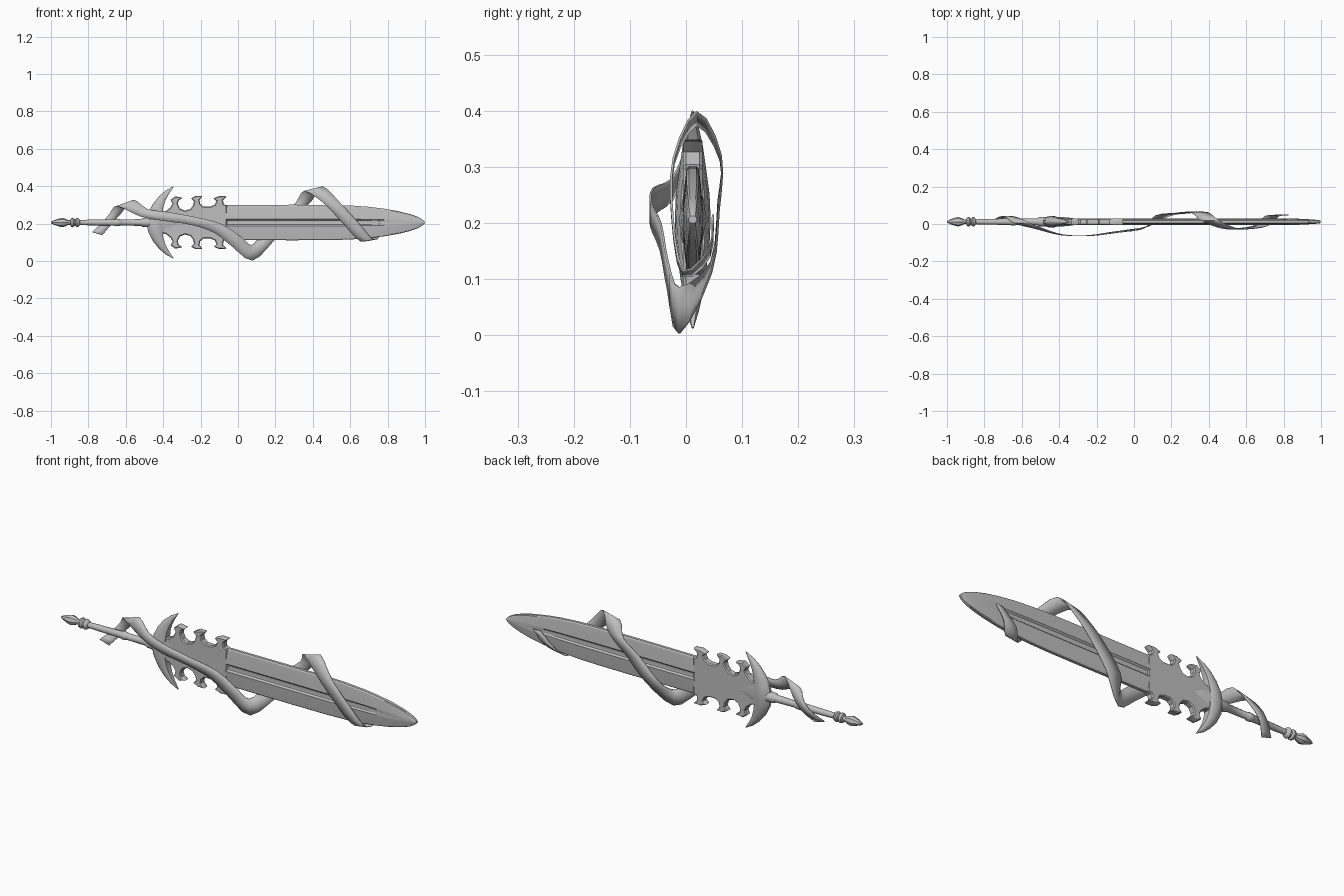
import bpy, bmesh, math
from mathutils import Vector

if "Cube" in bpy.data.objects:
    bpy.data.objects.remove(bpy.data.objects["Cube"])

CY, CZ = 0.012, 0.206          # sword axis
steel = bpy.data.materials.new("grey_steel")
steel.diffuse_color = (0.52, 0.52, 0.52, 1)
steel.use_nodes = True
steel.node_tree.nodes["Principled BSDF"].inputs["Base Color"].default_value = steel.diffuse_color


def finish(name, bm, angle=35):
    bmesh.ops.remove_doubles(bm, verts=bm.verts, dist=1e-5)
    bmesh.ops.recalc_face_normals(bm, faces=bm.faces)
    me = bpy.data.meshes.new(name)
    bm.to_mesh(me)
    bm.free()
    ob = bpy.data.objects.new(name, me)
    bpy.context.collection.objects.link(ob)
    me.materials.append(steel)
    bpy.ops.object.select_all(action='DESELECT')
    ob.select_set(True)
    bpy.context.view_layer.objects.active = ob
    bpy.ops.object.shade_smooth_by_angle(angle=math.radians(angle))
    return ob


def loft(name, rings, closed=True, angle=35):
    """Skin equal-length rings of points; closed rings also get end caps."""
    bm = bmesh.new()
    rows = [[bm.verts.new(p) for p in r] for r in rings]
    n = len(rows[0])
    for a, b in zip(rows, rows[1:]):
        for i in range(n if closed else n - 1):
            j = (i + 1) % n
            bm.faces.new((a[i], a[j], b[j], b[i]))
    if closed:
        bm.faces.new(rows[0])
        bm.faces.new(rows[-1])
    bmesh.ops.dissolve_degenerate(bm, edges=bm.edges, dist=1e-5)
    return finish(name, bm, angle)


def spline(pts, steps):
    """Catmull-Rom interpolation through points."""
    p = [Vector(q) for q in pts]
    p = [2 * p[0] - p[1]] + p + [2 * p[-1] - p[-2]]
    out = []
    for i in range(1, len(p) - 2):
        a, b, c, d = p[i - 1:i + 3]
        for s in range(steps):
            t = s / steps
            out.append(0.5 * (2 * b + (c - a) * t + (2 * a - 5 * b + 4 * c - d) * t * t
                              + (3 * b - a - 3 * c + d) * t ** 3))
    return out + [p[-2]]


# Blade: bevelled edges, a central groove that fades out before the tip
stations = [(-0.07, 0.094), (0.3, 0.095), (0.5, 0.094), (0.6, 0.091), (0.7, 0.084),
            (0.78, 0.074), (0.86, 0.06), (0.92, 0.045), (0.96, 0.031), (0.985, 0.017),
            (0.997, 0.006)]
section = [(1, 0.007), (0.94, 0.011), (0.6, 0.015), (0.3, 0.017), (0.2, 0.018),
           (0.12, 0.010), (0, 0.008)]
rings = []
for x, h in stations:
    groove = max(0, min(1, (0.82 - x) / 0.12))
    thin = min(1, 0.35 + h / 0.1)
    top = []
    for f, y in section:
        if f < 0.2:
            y = y * groove + 0.018 * (1 - groove)
        top.append((f, y * thin))
    side = top + [(-f, y) for f, y in reversed(top[:-1])]
    ring = [(x, CY - y, CZ + f * h) for f, y in side]
    ring += [(x, CY + y, CZ + f * h) for f, y in reversed(side)]
    rings.append(ring)
loft("blade", rings, angle=25)

# Notched blade base with three flared hooks on each edge
hooks = [(-0.43, 0.05), (-0.385, 0.062), (-0.362, 0.08), (-0.35, 0.1), (-0.36, 0.122),
         (-0.335, 0.14), (-0.297, 0.132), (-0.317, 0.118), (-0.322, 0.1), (-0.31, 0.075),
         (-0.285, 0.064), (-0.255, 0.072), (-0.24, 0.092), (-0.235, 0.113), (-0.25, 0.13),
         (-0.225, 0.143), (-0.19, 0.142), (-0.206, 0.12), (-0.202, 0.1), (-0.185, 0.086),
         (-0.15, 0.085), (-0.125, 0.095), (-0.115, 0.115), (-0.13, 0.13), (-0.1, 0.142),
         (-0.06, 0.14), (-0.08, 0.12), (-0.077, 0.098), (-0.06, 0.092)]
outline = hooks + [(x, -z) for x, z in reversed(hooks)]
bm = bmesh.new()
face = bm.faces.new([bm.verts.new((x, CY - 0.012, CZ + z)) for x, z in outline])
ext = bmesh.ops.extrude_face_region(bm, geom=[face])
bmesh.ops.translate(bm, vec=(0, 0.024, 0),
                    verts=[v for v in ext['geom'] if isinstance(v, bmesh.types.BMVert)])
bmesh.ops.recalc_face_normals(bm, faces=bm.faces)
caps = [f for f in bm.faces if len(f.verts) > 4]
bmesh.ops.inset_region(bm, faces=caps, thickness=0.005, depth=0.005)
finish("hooked_base", bm)

# Crescent guard: outer rim, thick ridge and inner rim swept from horn to horn
outer = [(-0.345, 0.194), (-0.385, 0.172), (-0.42, 0.143), (-0.455, 0.1), (-0.48, 0.05), (-0.49, 0)]
inner = [(-0.343, 0.192), (-0.368, 0.155), (-0.387, 0.12), (-0.4, 0.08), (-0.405, 0.04), (-0.405, 0)]
depth = [0.002, 0.011, 0.018, 0.024, 0.03, 0.032]
half = [(o, i, d) for o, i, d in zip(outer, inner, depth)]
half += [((o[0], -o[1]), (i[0], -i[1]), d) for o, i, d in reversed(half[:-1])]
rings = []
for o, i, d in half:
    ring = []
    for f, y in [(0, 0.2), (0.2, 0.75), (0.5, 1), (0.85, 0.9), (1, 0.7)]:
        ring.append((o[0] + (i[0] - o[0]) * f, d * y, o[1] + (i[1] - o[1]) * f))
    rings.append([(x, CY - y, CZ + z) for x, y, z in ring]
                 + [(x, CY + y, CZ + z) for x, y, z in reversed(ring)])
loft("crescent_guard", rings, angle=40)

# Pointed collar where the guard meets the blade
collar = [(-0.42, 0.07, 0.026), (-0.38, 0.05, 0.025), (-0.34, 0.025, 0.021), (-0.29, 0.003, 0.012)]
loft("collar", [[(x, CY - d, CZ), (x, CY - d * 0.5, CZ + h), (x, CY + d * 0.5, CZ + h),
                 (x, CY + d, CZ), (x, CY + d * 0.5, CZ - h), (x, CY - d * 0.5, CZ - h)]
                for x, h, d in collar])


def turned(name, profile, sides=12):
    """Round part along the sword axis from (x, radius) pairs."""
    loft(name, [[(x, CY + r * math.cos(2 * math.pi * k / sides),
                  CZ + r * math.sin(2 * math.pi * k / sides)) for k in range(sides)]
                for x, r in profile], angle=40)


# Grip, ring mouldings and pointed pommel
turned("grip", [(-0.85, 0.013), (-0.8, 0.015), (-0.66, 0.017), (-0.655, 0.02), (-0.635, 0.02),
                (-0.63, 0.016), (-0.52, 0.018), (-0.51, 0.024), (-0.47, 0.026)])
turned("grip_rings", [(-0.91, 0.011), (-0.897, 0.013), (-0.893, 0.023), (-0.882, 0.026),
                      (-0.874, 0.018), (-0.868, 0.018), (-0.862, 0.026), (-0.852, 0.023),
                      (-0.845, 0.013)])
turned("pommel", [(-1.0, 0.004), (-0.985, 0.012), (-0.955, 0.022), (-0.94, 0.025),
                  (-0.925, 0.021), (-0.9, 0.01)], 8)

# Ribbon wound around grip and blade: (x, z, x, z, y) of its two edges
path = [(-0.778, 0.155, -0.725, 0.139, 0.0), (-0.725, 0.208, -0.68, 0.193, 0.036),
        (-0.685, 0.255, -0.628, 0.251, 0.036), (-0.644, 0.294, -0.559, 0.326, 0.005),
        (-0.527, 0.24, -0.484, 0.278, -0.025), (-0.393, 0.214, -0.377, 0.262, -0.058),
        (-0.249, 0.193, -0.227, 0.235, -0.062), (-0.126, 0.15, -0.088, 0.198, -0.045),
        (-0.035, 0.08, 0.019, 0.128, -0.032), (0.078, 0.003, 0.07, 0.085, -0.012),
        (0.195, 0.112, 0.115, 0.13, 0.045), (0.29, 0.22, 0.22, 0.24, 0.058),
        (0.393, 0.32, 0.307, 0.31, 0.062), (0.452, 0.398, 0.356, 0.374, 0.02),
        (0.543, 0.315, 0.463, 0.305, -0.022), (0.64, 0.21, 0.56, 0.203, -0.024),
        (0.725, 0.115, 0.655, 0.105, -0.005), (0.775, 0.155, 0.7, 0.14, 0.042),
        (0.825, 0.215, 0.785, 0.215, 0.048)]
edge_a = spline([(a, y, b) for a, b, c, d, y in path], 3)
edge_b = spline([(c, y, d) for a, b, c, d, y in path], 3)
ribbon = loft("ribbon", [[a, (a + b) / 2, b] for a, b in zip(edge_a, edge_b)], closed=False, angle=50)
mod = ribbon.modifiers.new("thickness", 'SOLIDIFY')
mod.thickness = 0.004
mod.offset = 0
